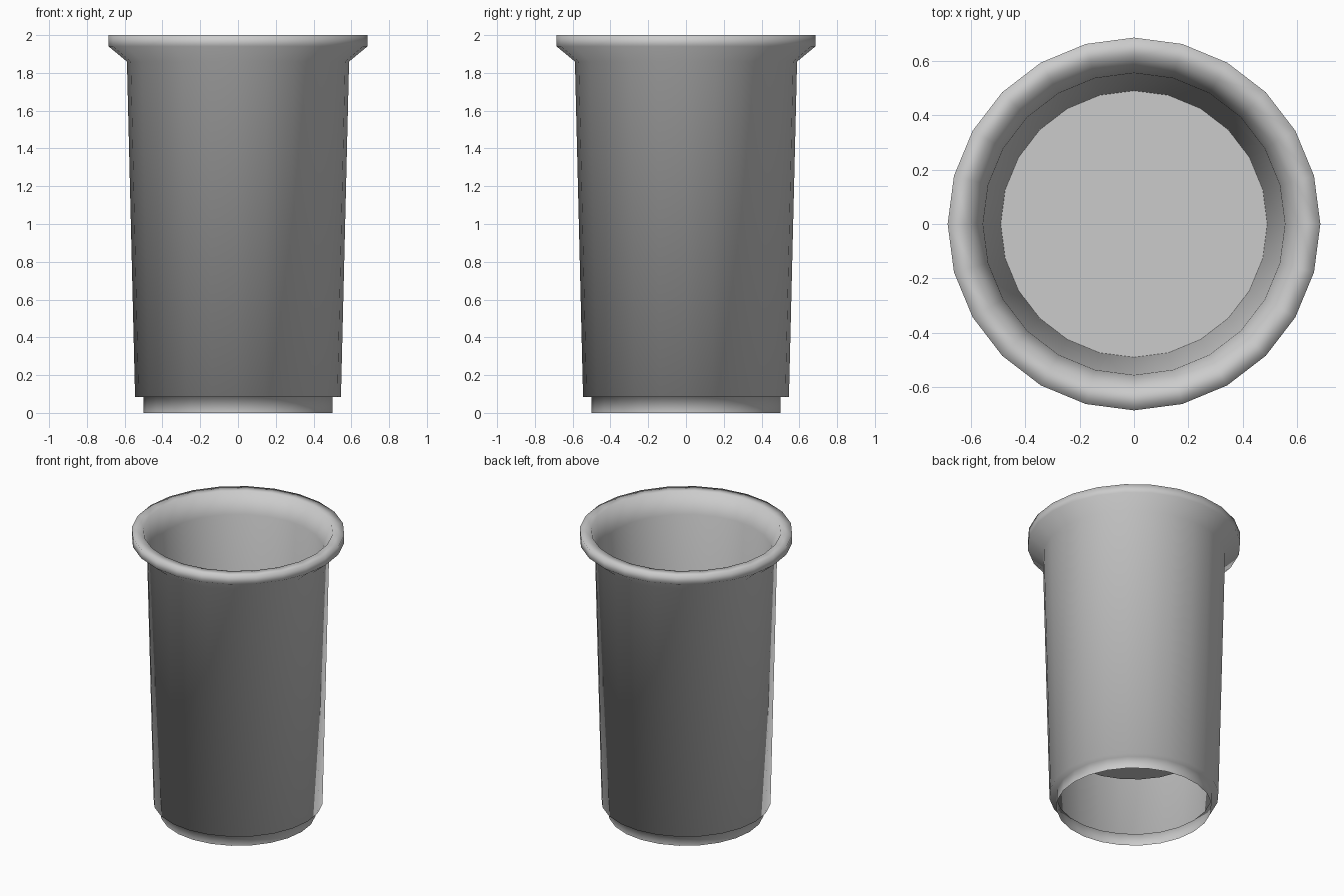
import bpy, bmesh
from math import cos, sin, tau

if "Cube" in bpy.data.objects:
    bpy.data.objects.remove(bpy.data.objects["Cube"])

SIDES = 24


def lathe(name, profile, cap=False):
    """Revolve (radius, z) points round the z axis."""
    bm = bmesh.new()
    rings = [[bm.verts.new((r * cos(tau * i / SIDES), r * sin(tau * i / SIDES), z))
              for i in range(SIDES)] for r, z in profile]
    for a, b in zip(rings, rings[1:]):
        for i in range(SIDES):
            j = (i + 1) % SIDES
            bm.faces.new((a[i], a[j], b[j], b[i])).smooth = True
    if cap:
        bm.faces.new(rings[0])
    mesh = bpy.data.meshes.new(name)
    bm.to_mesh(mesh)
    bm.free()
    obj = bpy.data.objects.new(name, mesh)
    bpy.context.collection.objects.link(obj)
    return obj


# Cup shell: foot, step, tapered outside, flared lip, tapered inside
lathe("cup_shell", [
    (0.50, 0.00), (0.50, 0.085), (0.545, 0.085),
    (0.588, 1.86), (0.685, 1.94), (0.685, 2.00),
    (0.61, 2.00), (0.555, 1.86), (0.49, 0.485),
])

# Raised floor inside the hollow base
lathe("cup_floor", [(0.49, 0.485)], cap=True)
